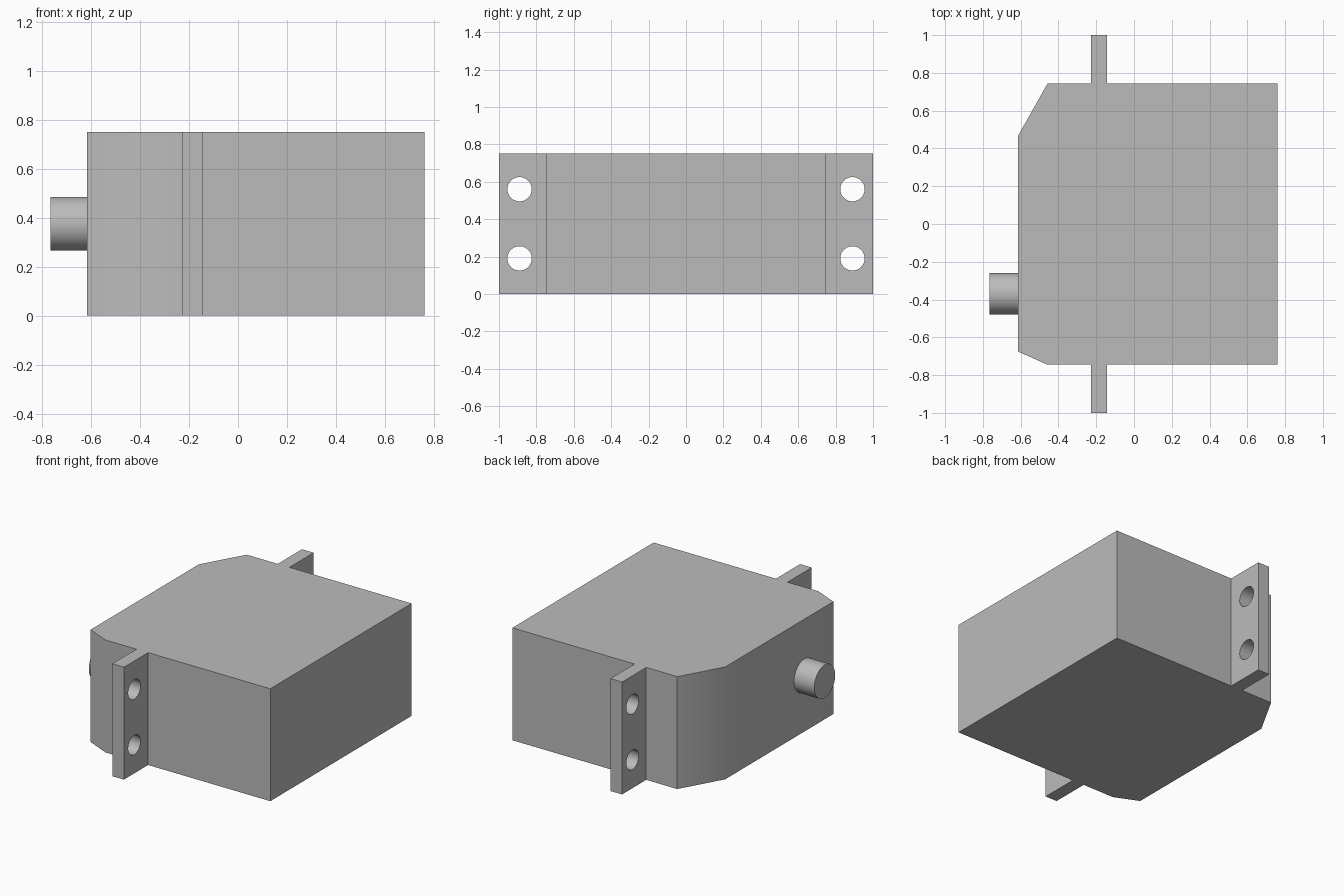
import bpy
import bmesh
from math import pi

HEIGHT = 0.75

cube = bpy.data.objects.get("Cube")
if cube:
    bpy.data.objects.remove(cube, do_unlink=True)

# Single grey plastic colour
grey = bpy.data.materials.new("grey_plastic")
grey.use_nodes = True
colour = (0.5, 0.5, 0.5, 1)
grey.diffuse_color = colour
grey.node_tree.nodes["Principled BSDF"].inputs["Base Color"].default_value = colour


def extrude_profile(name, points, height):
    """Closed XY outline raised from the ground to a height."""
    bm = bmesh.new()
    base = bm.faces.new([bm.verts.new((x, y, 0)) for x, y in points])
    top = bmesh.ops.extrude_face_region(bm, geom=[base])["geom"]
    verts = [v for v in top if isinstance(v, bmesh.types.BMVert)]
    bmesh.ops.translate(bm, vec=(0, 0, height), verts=verts)
    bmesh.ops.recalc_face_normals(bm, faces=bm.faces[:])
    mesh = bpy.data.meshes.new(name)
    bm.to_mesh(mesh)
    bm.free()
    obj = bpy.data.objects.new(name, mesh)
    bpy.context.collection.objects.link(obj)
    obj.data.materials.append(grey)
    return obj


def x_cylinder(name, radius, x0, x1, y, z):
    """Smooth cylinder lying along the x axis."""
    bpy.ops.mesh.primitive_cylinder_add(
        vertices=48, radius=radius, depth=x1 - x0,
        location=((x0 + x1) / 2, y, z), rotation=(0, pi / 2, 0))
    obj = bpy.context.object
    obj.name = name
    obj.data.materials.append(grey)
    bpy.ops.object.shade_smooth_by_angle()
    return obj


# Housing with chamfered shaft side and two mounting ears
side, ear_back, ear_front = 0.745, -0.228, -0.142
outline = [
    (0.76, -side), (0.76, side),
    (ear_front, side), (ear_front, 1), (ear_back, 1), (ear_back, side),
    (-0.457, side), (-0.615, 0.465), (-0.615, -0.675), (-0.457, -side),
    (ear_back, -side), (ear_back, -1), (ear_front, -1), (ear_front, -side),
]
housing = extrude_profile("housing_with_ears", outline, HEIGHT)

# Screw holes through the ears
for y in (-0.89, 0.89):
    for z in (0.19, 0.56):
        cutter = x_cylinder("screw_hole_cutter", 0.065, -0.3, -0.07, y, z)
        cutter.hide_render = True
        cut = housing.modifiers.new("screw_hole", "BOOLEAN")
        cut.operation = "DIFFERENCE"
        cut.solver = "EXACT"
        cut.object = cutter
        bpy.context.view_layer.objects.active = housing
        bpy.ops.object.modifier_apply(modifier=cut.name)
        bpy.data.objects.remove(cutter, do_unlink=True)

bpy.ops.object.select_all(action="DESELECT")
housing.select_set(True)
bpy.context.view_layer.objects.active = housing
bpy.ops.object.shade_smooth_by_angle()

# Output shaft
x_cylinder("output_shaft", 0.11, -0.765, -0.61, -0.37, HEIGHT / 2)
